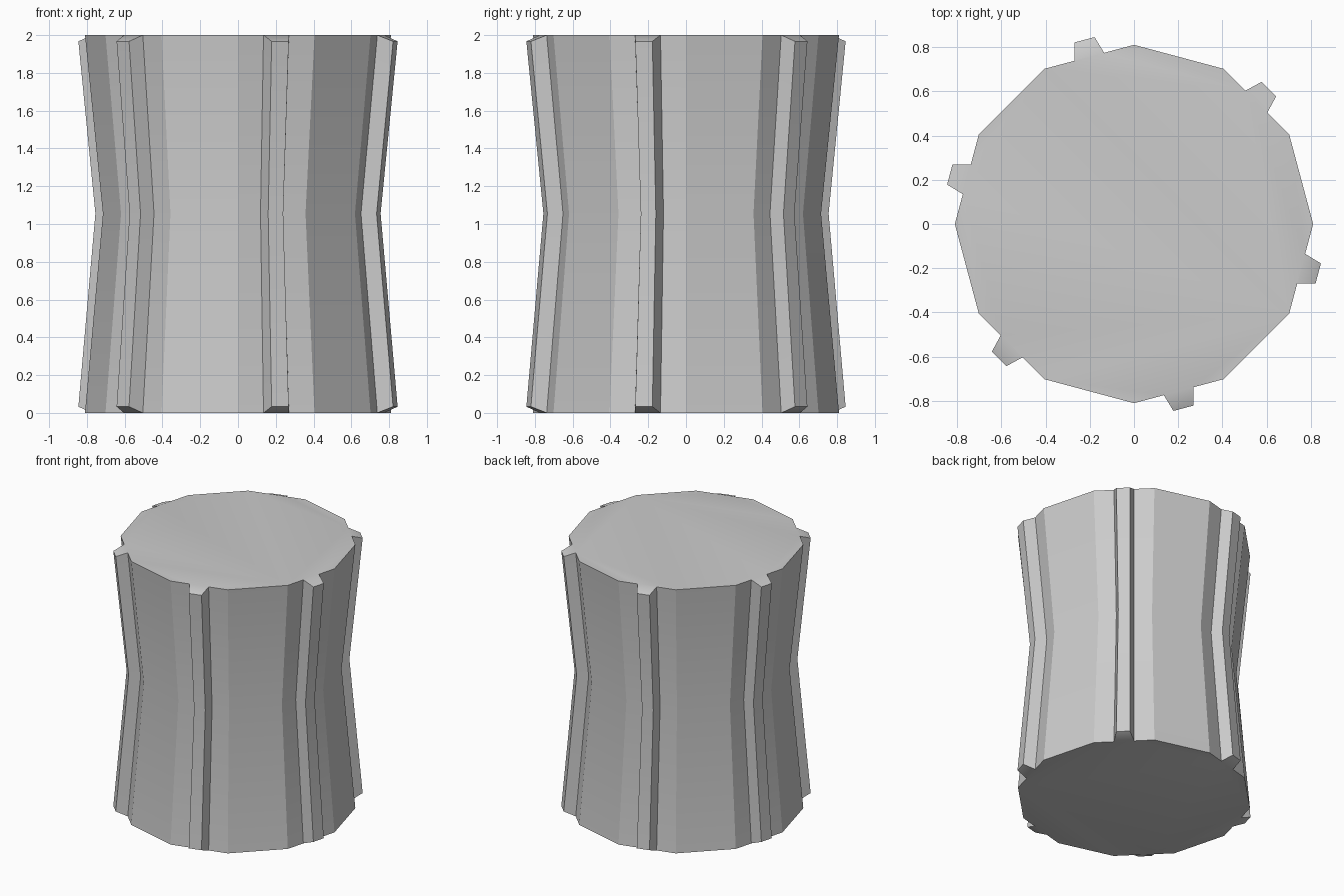
import bpy, bmesh
from math import cos, sin, radians
from mathutils import Vector

if "Cube" in bpy.data.objects:
    bpy.data.objects.remove(bpy.data.objects["Cube"])

SIDES = 12
# hull radius, hull height, rib crest height at each level
LEVELS = [(0.81, 0.0, 0.033), (0.715, 1.055, 1.055), (0.81, 2.0, 1.967)]
RIB_DEPTH = 0.08
RIB_TAPER = 2 / 3

bm = bmesh.new()


def corner(i, r, z):
    a = radians(360 / SIDES * i)
    return Vector((r * cos(a), r * sin(a), z))


# Twelve-sided waisted rings; every other side is split in thirds for a rib
rings, crests = [], []
for r, z, crest_z in LEVELS:
    ring, crest = [], []
    for i in range(SIDES):
        a, b = corner(i, r, z), corner(i + 1, r, z)
        ring.append(bm.verts.new(a))
        if i % 2:
            p, q = a.lerp(b, 1 / 3), a.lerp(b, 2 / 3)
            ring += [bm.verts.new(p), bm.verts.new(q)]
            mid = (p + q) / 2
            out = Vector((mid.x, mid.y, 0)).normalized() * RIB_DEPTH
            pair = []
            for v in (p, q):
                o = mid + (v - mid) * RIB_TAPER + out
                pair.append(bm.verts.new((o.x, o.y, crest_z)))
            crest.append(pair)
    rings.append(ring)
    crests.append(crest)

n = len(rings[0])

# Hull walls, with the raised ribs replacing the middle thirds
for lo, hi, clo, chi in zip(rings, rings[1:], crests, crests[1:]):
    for i in range(n):
        j = (i + 1) % n
        if i % 4 != 2:
            bm.faces.new((lo[i], lo[j], hi[j], hi[i]))
            continue
        (a, b), (c, d) = clo[i // 4], chi[i // 4]
        bm.faces.new((lo[i], a, c, hi[i]))
        bm.faces.new((a, b, d, c))
        bm.faces.new((b, lo[j], hi[j], d))

# Sloped rib ends and flat caps
for ring, crest in ((rings[0], crests[0]), (rings[-1], crests[-1])):
    for k, (a, b) in enumerate(crest):
        bm.faces.new((ring[4 * k + 2], ring[4 * k + 3], b, a))
    bm.faces.new(ring)

bmesh.ops.recalc_face_normals(bm, faces=bm.faces)
mesh = bpy.data.meshes.new("ribbed_column")
bm.to_mesh(mesh)
bm.free()
obj = bpy.data.objects.new("ribbed_column", mesh)
bpy.context.collection.objects.link(obj)

# Soft shading across the waist, crisp facets around the hull
bpy.context.view_layer.objects.active = obj
obj.select_set(True)
bpy.ops.object.shade_smooth_by_angle(angle=radians(25))
